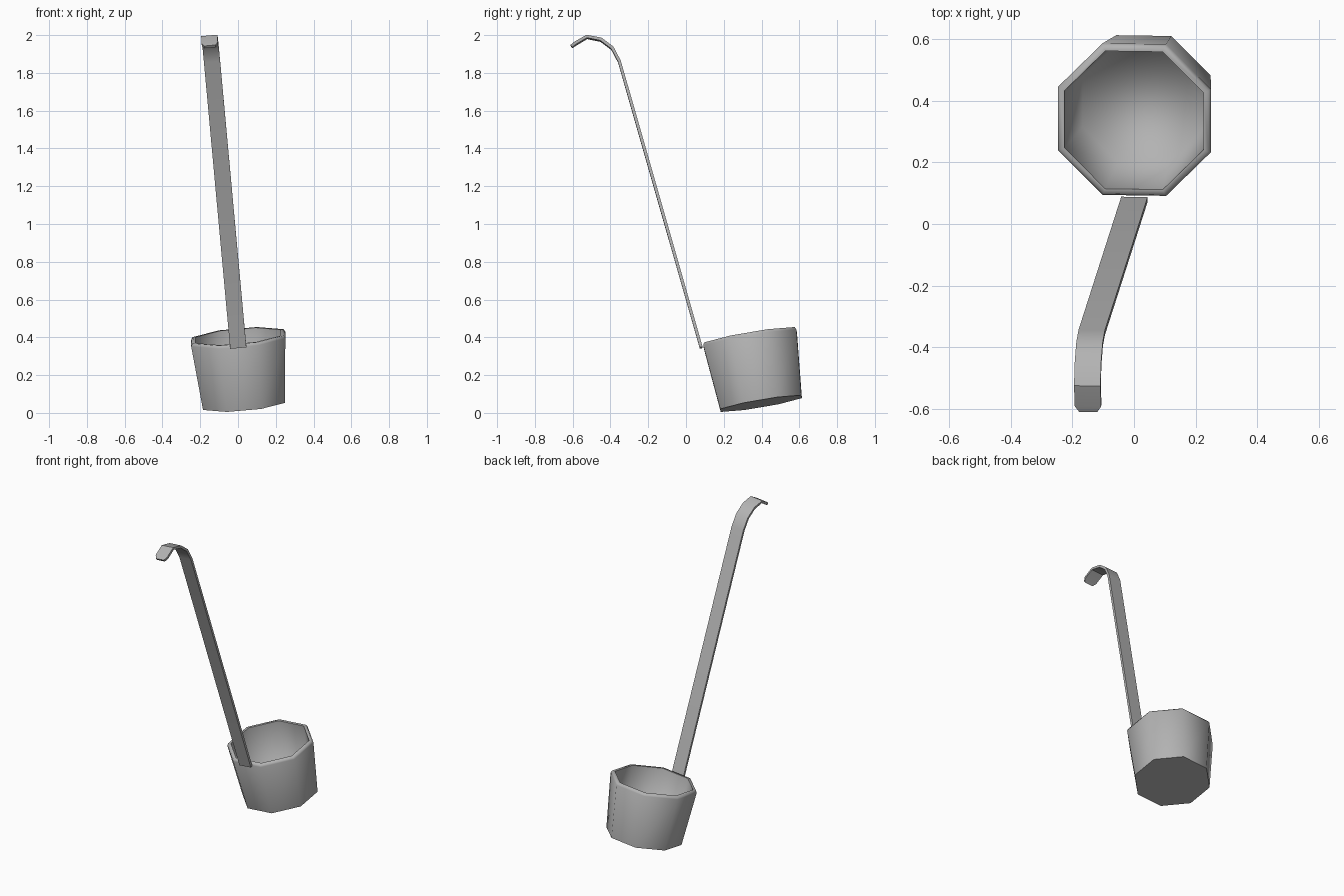
import bpy, bmesh, math
from mathutils import Matrix, Vector

cube = bpy.data.objects.get("Cube")
if cube:
    bpy.data.objects.remove(cube, do_unlink=True)

steel = bpy.data.materials.new("brushed steel grey")
steel.use_nodes = True
GREY = (0.45, 0.45, 0.45, 1)
steel.diffuse_color = GREY
steel.node_tree.nodes["Principled BSDF"].inputs["Base Color"].default_value = GREY

# Tilted frame whose origin is the centre of the cup rim
up = Vector((-0.09, -0.17, 1)).normalized()
back = Vector((0, 1, 0.17)).normalized()
side = back.cross(up)
frame = Matrix((side, back, up)).transposed().to_4x4()
frame.translation = (0, 0.337, 0.405)


def finish(name, bm):
    bmesh.ops.recalc_face_normals(bm, faces=bm.faces)
    bm.transform(frame)
    mesh = bpy.data.meshes.new(name)
    bm.to_mesh(mesh)
    bm.free()
    mesh.materials.append(steel)
    obj = bpy.data.objects.new(name, mesh)
    bpy.context.collection.objects.link(obj)
    return obj


def bridge(bm, a, b):
    for i in range(len(a)):
        j = (i + 1) % len(a)
        bm.faces.new((a[i], a[j], b[j], b[i]))


# Cup: octagonal rings of (flat-side radius, height), outside floor to inside floor
SIDES = 8
profile = [(0.218, -0.362), (0.25, -0.015), (0.243, 0), (0.227, 0), (0.198, -0.34)]
bm = bmesh.new()
rings = []
for apothem, z in profile:
    r = apothem / math.cos(math.pi / SIDES)
    angles = [(k + 0.5) * math.tau / SIDES for k in range(SIDES)]
    rings.append([bm.verts.new((r * math.cos(t), r * math.sin(t), z)) for t in angles])
for lower, upper in zip(rings, rings[1:]):
    bridge(bm, lower, upper)
bm.faces.new(rings[0])
bm.faces.new(rings[-1])
for f in bm.faces:
    f.smooth = True
# crisp base and inner lip, soft elsewhere
for ring in (rings[0], rings[3]):
    for i in range(SIDES):
        bm.edges.get((ring[i - 1], ring[i])).smooth = False
finish("cup", bm)

# Handle: flat strip following a hooked path, with a clipped tip
path = [(-0.263, -0.016), (-0.436, 1.556), (-0.461, 1.632), (-0.513, 1.687),
        (-0.584, 1.714), (-0.653, 1.688), (-0.673, 1.677)]
HALF_WIDTH, HALF_THICK = 0.043, 0.008
points = [Vector(p) for p in path]
bm = bmesh.new()
sections = []
for i, p in enumerate(points):
    d = (points[min(i + 1, len(points) - 1)] - points[max(i - 1, 0)]).normalized()
    n = Vector((-d.y, d.x)) * HALF_THICK
    w = HALF_WIDTH * (0.68 if i == len(points) - 1 else 1)
    corners = ((-w, p + n), (w, p + n), (w, p - n), (-w, p - n))
    sections.append([bm.verts.new((x, q.x, q.y)) for x, q in corners])
for a, b in zip(sections, sections[1:]):
    bridge(bm, a, b)
bm.faces.new(sections[0])
bm.faces.new(sections[-1])
handle = finish("handle", bm)
bpy.context.view_layer.objects.active = handle
handle.select_set(True)
bpy.ops.object.shade_smooth_by_angle(angle=math.radians(40))
